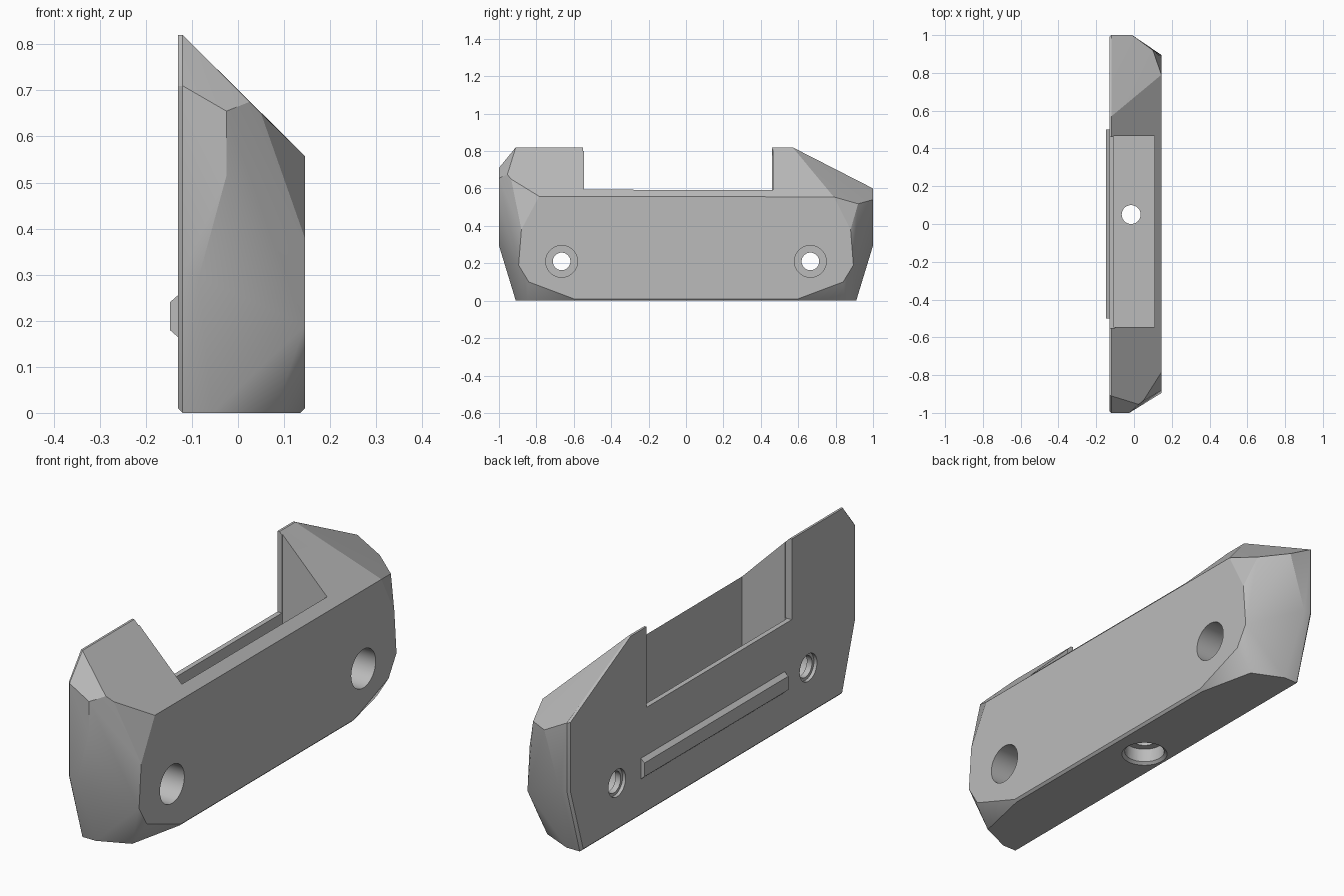
import bpy, bmesh, math
from mathutils import Matrix, Vector

cube = bpy.data.objects.get("Cube")
if cube:
    bpy.data.objects.remove(cube)

grey = bpy.data.materials.new("plain grey")
grey.use_nodes = True
GREY = (0.5, 0.5, 0.5, 1)
grey.diffuse_color = GREY
grey.node_tree.nodes["Principled BSDF"].inputs["Base Color"].default_value = GREY


def finish(name, bm):
    mesh = bpy.data.meshes.new(name)
    bmesh.ops.recalc_face_normals(bm, faces=bm.faces)
    bm.to_mesh(mesh)
    bm.free()
    mesh.materials.append(grey)
    ob = bpy.data.objects.new(name, mesh)
    bpy.context.collection.objects.link(ob)
    return ob


def hull(name, points):
    bm = bmesh.new()
    for p in points:
        bm.verts.new(p)
    res = bmesh.ops.convex_hull(bm, input=bm.verts)
    loose = {v for v in res["geom_interior"] + res["geom_unused"]
             if isinstance(v, bmesh.types.BMVert)}
    bmesh.ops.delete(bm, geom=list(loose), context="VERTS")
    bmesh.ops.dissolve_limit(bm, angle_limit=math.radians(1),
                             verts=bm.verts, edges=bm.edges)
    return finish(name, bm)


def box(name, lo, hi):
    return hull(name, [(x, y, z) for x in (lo[0], hi[0])
                       for y in (lo[1], hi[1]) for z in (lo[2], hi[2])])


def bore(name, start, end, r1, r2):
    """Round cutter from start to end, r1 and r2 being its end radii."""
    a, b = Vector(start), Vector(end)
    bm = bmesh.new()
    turn = (b - a).to_track_quat("Z", "Y").to_matrix().to_4x4()
    bmesh.ops.create_cone(bm, cap_ends=True, segments=40, radius1=r1, radius2=r2,
                          depth=(b - a).length,
                          matrix=Matrix.Translation((a + b) / 2) @ turn)
    return finish(name, bm)


# Faceted body: lower end points are mirrored, upper ones differ front to back
lower_end = [(-.12, 1, .3), (-.085, 1, .295), (-.025, 1, .515), (-.12, .91, 0),
             (-.055, .91, 0), (.08, .85, 0), (.125, .85, .075),
             (.145, .88, .38), (.145, .895, .19), (.145, .84, .1),
             (.145, .6, .01), (.135, .6, 0), (-.13, .99, .3), (-.13, .9, .01)]
front_top = [(-.13, -.905, .82), (-.12, -.91, .82), (-.13, -.99, .71), (-.12, -1, .71),
             (-.025, -1, .655), (.025, -.955, .675), (.05, -.935, .65),
             (.145, -.785, .558)]
back_top = [(-.13, .57, .82), (-.12, .57, .82), (-.13, .99, .6), (-.12, 1, .6),
            (-.01, 1, .54), (.1, .92, .518), (.145, .79, .555)]
body = hull("body", front_top + back_top
            + [(x, s * y, z) for x, y, z in lower_end for s in (-1, 1)])

# Pocket, lowered rear wall, mounting bores and drain hole
cutters = [
    box("pocket_cutter", (-.108, -.545, .15), (.108, .465, 1)),
    box("notch_cutter", (-.3, -.55, .465), (-.1, .46, 1)),
    bore("drain_cutter", (-.015, .05, -.1), (-.015, .05, .3), .05, .05),
    bore("drain_bore_cutter", (-.015, .05, -.1), (-.015, .05, .07), .082, .082),
    bore("drain_rim_cutter", (-.015, .05, -.005), (-.015, .05, .012), .1, .08),
]
for side in (-1, 1):
    y = side * .665
    cutters += [
        bore("bolt_cutter", (-.3, y, .21), (.3, y, .21), .047, .047),
        bore("bolt_head_cutter", (.3, y, .21), (-.09, y, .21), .085, .085),
        bore("bolt_exit_cutter", (-.2, y, .21), (-.115, y, .21), .06, .06),
    ]
for cutter in cutters:
    mod = body.modifiers.new(cutter.name, "BOOLEAN")
    mod.operation = "DIFFERENCE"
    mod.solver = "EXACT"
    mod.object = cutter

# Bake the cuts, then remove the cutters
bpy.context.view_layer.update()
graph = bpy.context.evaluated_depsgraph_get()
cut_mesh = bpy.data.meshes.new_from_object(body.evaluated_get(graph))
body.modifiers.clear()
body.data = cut_mesh
for cutter in cutters:
    bpy.data.objects.remove(cutter)

# Rail along the rear face, with sloped long edges
hull("rear_rail", [(x, y, z) for y in (-.5, .5)
                   for x, z in ((-.125, .16), (-.125, .26), (-.148, .18), (-.148, .24))])

bpy.ops.object.select_all(action="DESELECT")
body.select_set(True)
bpy.context.view_layer.objects.active = body
bpy.ops.object.shade_smooth_by_angle(angle=math.radians(20))
